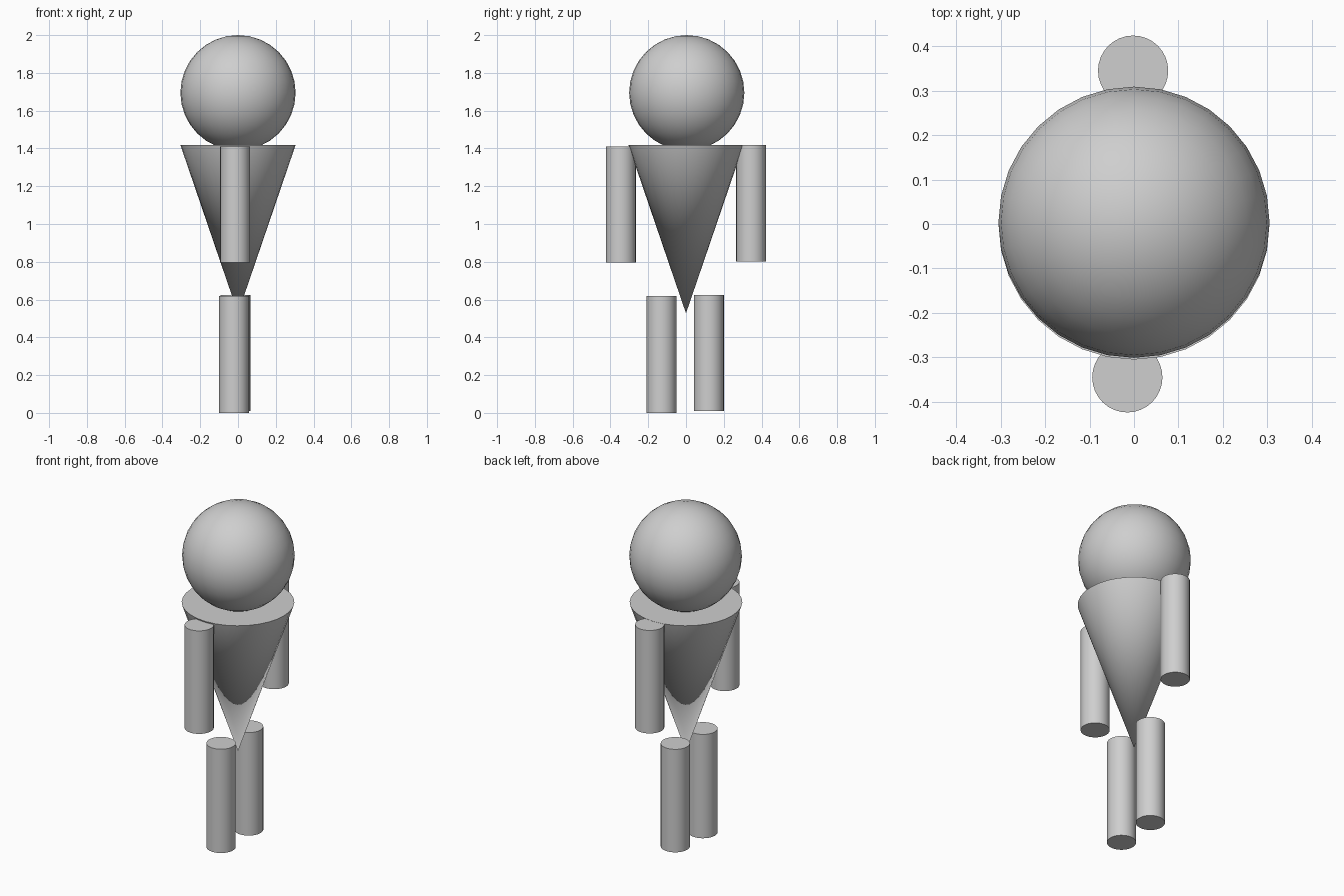
import bpy
import math

cube = bpy.data.objects.get("Cube")
if cube:
    bpy.data.objects.remove(cube, do_unlink=True)

# Single plain grey
GREY = (0.62, 0.62, 0.62, 1.0)
grey = bpy.data.materials.new("plain grey")
grey.use_nodes = True
grey.diffuse_color = GREY
bsdf = next(n for n in grey.node_tree.nodes if n.type == 'BSDF_PRINCIPLED')
bsdf.inputs["Base Color"].default_value = GREY


def finish(name):
    """Name, colour and smooth the active part, keeping rims sharp."""
    obj = bpy.context.object
    obj.name = name
    obj.data.materials.append(grey)
    bpy.ops.object.shade_smooth_by_angle(angle=math.radians(35))
    return obj


def limb(name, x, y, bottom, height=0.615, radius=0.079):
    """Upright capped cylinder standing on the given height."""
    bpy.ops.mesh.primitive_cylinder_add(
        vertices=32, radius=radius, depth=height,
        location=(x, y, bottom + height / 2))
    finish(name)


# Head
bpy.ops.mesh.primitive_uv_sphere_add(
    segments=32, ring_count=16, radius=0.305, location=(0, 0.004, 1.695))
finish("head")

# Torso: cone with its point down and a flat top
TOP, TIP = 1.418, 0.527
bpy.ops.mesh.primitive_cone_add(
    vertices=32, radius1=0, radius2=0.305, depth=TOP - TIP,
    location=(0, 0, (TOP + TIP) / 2))
finish("torso")

# Arms and legs, side by side along y
limb("front_arm", -0.015, -0.345, 0.795)
limb("back_arm", -0.002, 0.345, 0.802)
limb("front_leg", -0.021, -0.130, 0.0, height=0.62)
limb("back_leg", -0.014, 0.121, 0.01)
